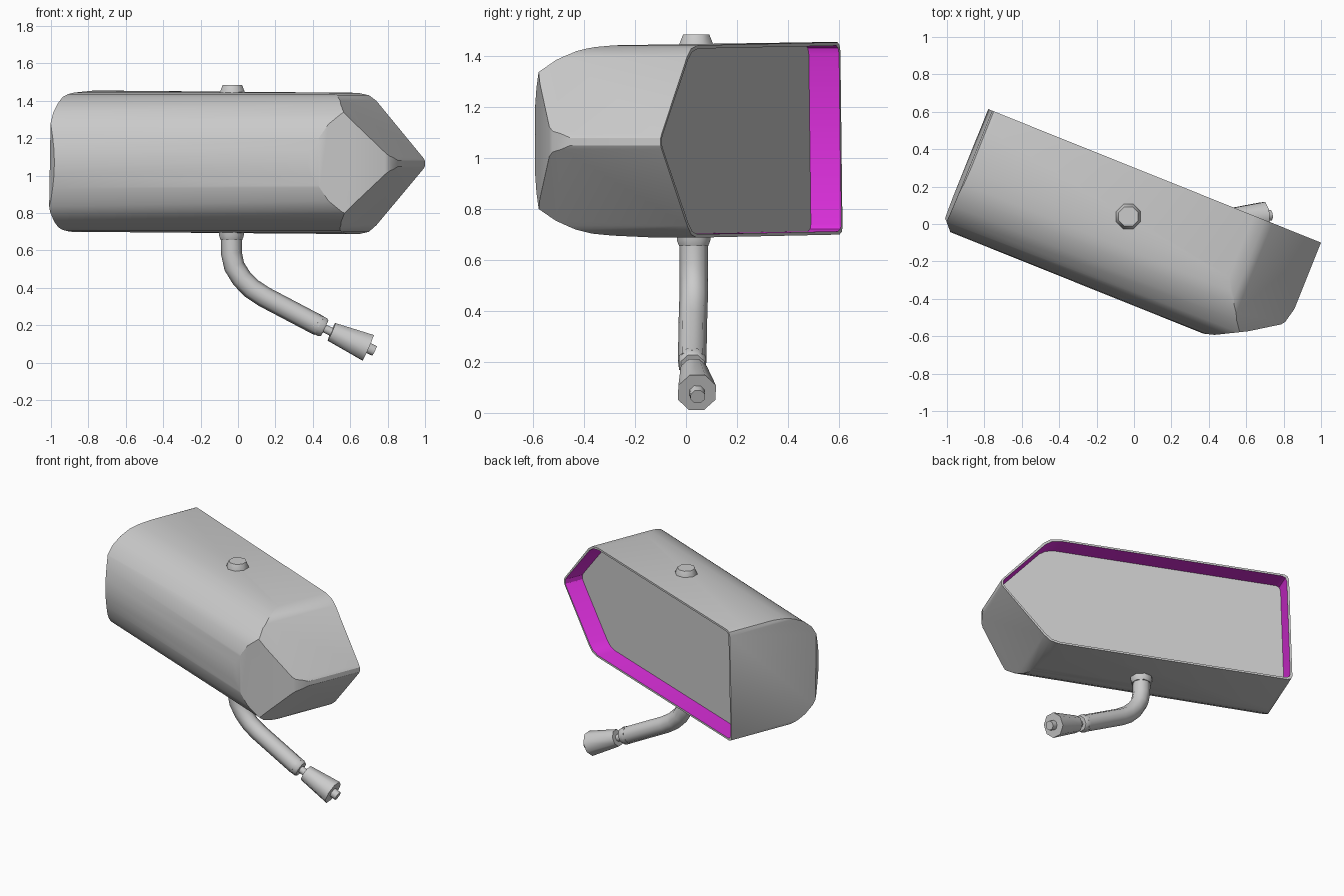
import bpy, bmesh, math
from mathutils import Matrix, Vector

if "Cube" in bpy.data.objects:
    bpy.data.objects.remove(bpy.data.objects["Cube"])

TURN = Matrix.Rotation(math.radians(-21.86), 4, 'Z')


def add_object(name, bm):
    bmesh.ops.recalc_face_normals(bm, faces=bm.faces)
    mesh = bpy.data.meshes.new(name)
    bm.to_mesh(mesh)
    bm.free()
    ob = bpy.data.objects.new(name, mesh)
    bpy.context.collection.objects.link(ob)
    return ob


def prism(name, pts, place, lo, hi):
    """Extrude a closed 2D outline from lo to hi; place(a, b, t) gives the 3D point."""
    bm = bmesh.new()
    rings = [[bm.verts.new(place(a, b, t)) for a, b in pts] for t in (lo, hi)]
    bm.faces.new(rings[0])
    bm.faces.new(rings[1][::-1])
    n = len(pts)
    for i in range(n):
        j = (i + 1) % n
        bm.faces.new((rings[0][i], rings[0][j], rings[1][j], rings[1][i]))
    return add_object(name, bm)


def boolean(ob, cutter, op):
    mod = ob.modifiers.new("cut", 'BOOLEAN')
    mod.operation, mod.solver, mod.object = op, 'EXACT', cutter
    bpy.context.view_layer.objects.active = ob
    bpy.ops.object.modifier_apply(modifier=mod.name)
    bpy.data.objects.remove(cutter)


def smooth(ob, angle):
    bpy.ops.object.select_all(action='DESELECT')
    ob.select_set(True)
    bpy.context.view_layer.objects.active = ob
    bpy.ops.object.shade_smooth_by_angle(angle=math.radians(angle))


def lathe(name, start, end, profile, sides=8):
    """Rings of (fraction along axis, radius) around the line start-end."""
    start, end = Vector(start), Vector(end)
    q = (end - start).to_track_quat('Z', 'Y')
    bm = bmesh.new()
    rings = []
    for f, r in profile:
        c = start.lerp(end, f)
        rings.append([bm.verts.new(c + q @ Vector((r * math.cos(a), r * math.sin(a), 0)))
                      for a in (2 * math.pi * (k + 0.5) / sides for k in range(sides))])
    for a, b in zip(rings, rings[1:]):
        for k in range(sides):
            m = (k + 1) % sides
            bm.faces.new((a[k], a[m], b[m], b[k]))
    bm.faces.new(rings[0][::-1])
    bm.faces.new(rings[-1])
    ob = add_object(name, bm)
    smooth(ob, 46)
    return ob


MID = 1.07
# outline seen from the back, rounded at its corners
back = [(-.952, .73), (-.945, .71), (-.92, .70), (.588, .688), (.642, .70), (.685, .735),
        (.955, 1.035), (.965, 1.05), (.965, 1.08), (.955, 1.095), (.685, 1.40),
        (.642, 1.43), (.577, 1.443), (-.90, 1.455), (-.92, 1.445), (-.93, 1.42)]
# side profile, round towards the front
half = [(.28, .39), (-.06, .374), (-.14, .366), (-.2, .35), (-.27, .315), (-.33, .265),
        (-.365, .205), (-.387, .135), (-.402, .065)]
side = [(v, MID + h) for v, h in half] + [(-.406, MID)] + [(v, MID - h) for v, h in half[::-1]]
# plan with chamfered ends
plan = [(-1.1, .5), (-1.1, -.182), (-.85, -.455), (.4, -.43), (.54, -.412), (.62, -.39),
        (.78, -.305), (.93, -.205), (.945, -.185), (.985, -.02), (.985, .5)]

# housing: the overlap of the three outlines
along_v = lambda u, z, t: (u, t, z)
housing = prism("mirror_housing", side, lambda v, z, t: (t, v, z), -1.2, 1.2)
boolean(housing, prism("cut_back", back, along_v, -.7, .7), 'INTERSECT')
boolean(housing, prism("cut_plan", plan, lambda u, v, t: (u, v, t), 0, 2), 'INTERSECT')

# recess behind the rim
inner = [(u * .985, MID + (z - MID) * .965) for u, z in back]
boolean(housing, prism("cut_recess", inner, along_v, .145, .5), 'DIFFERENCE')
lining = bpy.data.materials.new("recess_lining")
lining.diffuse_color = (.75, .03, .75, 1)
lining.use_nodes = True
lining.node_tree.nodes["Principled BSDF"].inputs["Base Color"].default_value = lining.diffuse_color
housing.data.materials.clear()
housing.data.materials.append(None)
housing.data.materials.append(lining)
for p in housing.data.polygons:
    out = p.center - Vector((0, p.center.y, MID))
    p.material_index = int(abs(p.normal.y) < .3 and p.center.y > .1 and p.normal.dot(out) < 0)

# mirror glass
glass = prism("mirror_glass", inner, along_v, .142, .152)
for ob in (housing, glass):
    ob.data.transform(TURN)
smooth(housing, 28)

# pivot collars above and below
lathe("top_pivot", (-.03, .04, 1.42), (-.03, .04, 1.485), [(0, .073), (.45, .071), (1, .056)])
lathe("bottom_collar", (-.035, .03, .71), (-.035, .03, .655), [(0, .073), (.6, .071), (1, .062)])

# bent support arm
path = [(-.035, .03, .68), (-.035, .03, .585), (-.02, .03, .515), (.02, .03, .45),
        (.075, .028, .395), (.14, .027, .352), (.435, .024, .197)]
curve = bpy.data.curves.new("support_arm", 'CURVE')
curve.dimensions = '3D'
curve.bevel_depth, curve.bevel_resolution, curve.use_fill_caps = .056, 2, True
spline = curve.splines.new('POLY')
spline.points.add(len(path) - 1)
for point, co in zip(spline.points, path):
    point.co = (*co, 1)
arm = bpy.data.objects.new("support_arm", curve)
bpy.context.collection.objects.link(arm)
bpy.ops.object.select_all(action='DESELECT')
arm.select_set(True)
bpy.context.view_layer.objects.active = arm
bpy.ops.object.convert(target='MESH')
smooth(bpy.context.object, 46)

# arm end ring, thin rod, tapered foot and tip
lathe("arm_ring", (.42, .024, .205), (.463, .026, .185), [(0, .057), (.75, .057), (1, .05)])
lathe("joint_rod", (.45, .026, .19), (.52, .03, .155), [(0, .024), (1, .024)])
lathe("mount_foot", (.50, .03, .165), (.695, .043, .08), [(0, .055), (1, .08)])
lathe("mount_tip", (.68, .042, .087), (.73, .046, .063), [(0, .032), (1, .03)])
